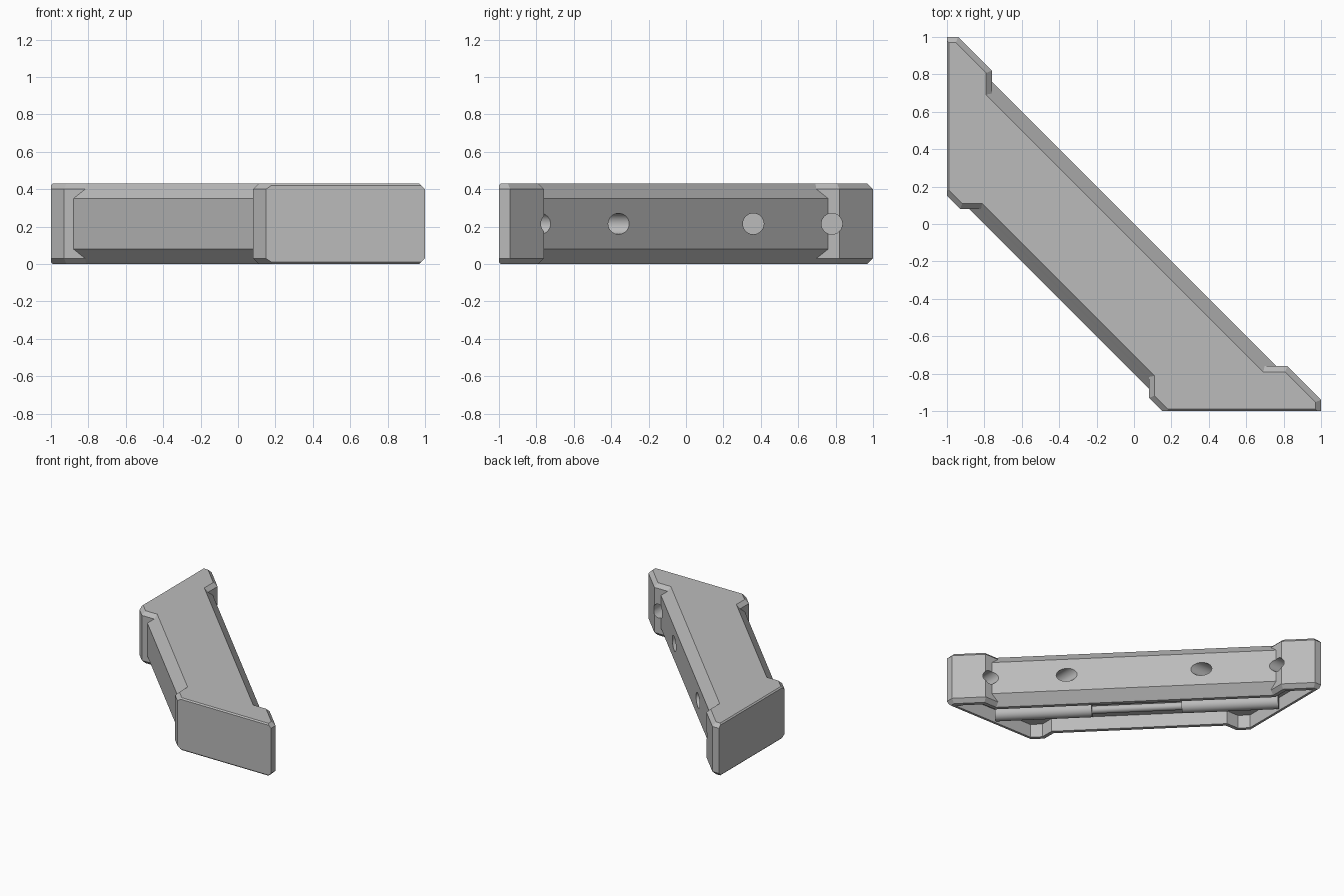
import bpy, bmesh, math
from mathutils import Vector

cube = bpy.data.objects.get("Cube")
if cube:
    bpy.data.objects.remove(cube)

grey = bpy.data.materials.new("plain_grey")
grey.use_nodes = True
grey.diffuse_color = (0.5, 0.5, 0.5, 1)
grey.node_tree.nodes["Principled BSDF"].inputs["Base Color"].default_value = (0.5, 0.5, 0.5, 1)

MID_Z = 0.215
ROOT2 = math.sqrt(2)


def outline(tab, body, face):
    """Brace outline, with insets for the end tabs, diagonal body and mounting faces."""
    outer, inner = -ROOT2 * body, -0.8 + ROOT2 * body
    k = ROOT2 - 1
    half = [
        (outer + 0.76 + tab, -0.76 - tab),
        (0.82 - k * tab, -0.76 - tab),
        (1 - tab, -0.94 - k * tab),
        (1 - tab, face - 1),
        (0.15 + ROOT2 * tab - face, face - 1),
        (0.08 + tab, -0.93 + k * tab),
        (0.08 + tab, inner - 0.08 - tab),
    ]
    return half + [(y, x) for x, y in reversed(half)]


def finish(name, bm):
    bmesh.ops.recalc_face_normals(bm, faces=bm.faces)
    mesh = bpy.data.meshes.new(name)
    bm.to_mesh(mesh)
    bm.free()
    mesh.materials.append(grey)
    obj = bpy.data.objects.new(name, mesh)
    bpy.context.collection.objects.link(obj)
    return obj


def loft(name, levels):
    """Stack outlines (z, tab, body, face) into a closed solid."""
    bm = bmesh.new()
    rings = [[bm.verts.new((x, y, z)) for x, y in outline(t, b, f)] for z, t, b, f in levels]
    n = len(rings[0])
    for low, high in zip(rings, rings[1:]):
        for i in range(n):
            j = (i + 1) % n
            bm.faces.new((low[i], low[j], high[j], high[i]))
    bm.faces.new(rings[0][::-1])
    bm.faces.new(rings[-1])
    return finish(name, bm)


def rod(name, start, end, radius):
    """Cylinder between two points."""
    a, b = Vector(start), Vector(end)
    bm = bmesh.new()
    bmesh.ops.create_cone(bm, cap_ends=True, segments=32, radius1=radius,
                          radius2=radius, depth=(b - a).length)
    turn = (b - a).to_track_quat("Z", "Y")
    for v in bm.verts:
        v.co = turn @ v.co + (a + b) / 2
    return finish(name, bm)


def cut(target, cutter):
    cutter.hide_render = True
    mod = target.modifiers.new("cut", "BOOLEAN")
    mod.operation = "DIFFERENCE"
    mod.solver = "EXACT"
    mod.object = cutter
    bpy.context.view_layer.objects.active = target
    bpy.ops.object.modifier_apply(modifier=mod.name)
    bpy.data.objects.remove(cutter)


def smooth(obj):
    bpy.ops.object.select_all(action="DESELECT")
    obj.select_set(True)
    bpy.context.view_layer.objects.active = obj
    bpy.ops.object.shade_smooth_by_angle(angle=math.radians(25))


# Chamfered diagonal brace with a mounting tab at each end
lower = [(0, 0.03, 0.07, 0.01), (0.01, 0.02, 0.061, 0), (0.03, 0, 0.044, 0), (0.08, 0, 0, 0)]
upper = [(0.43 - z, t, b, f) for z, t, b, f in reversed(lower)]
brace = loft("brace", lower + upper)

# Shallow hollow in the underside
cut(brace, loft("hollow_cutter", [(-0.1, 0.06, 0.1, 0.03), (0.11, 0.06, 0.1, 0.03)]))

# Screw holes with wide counterbores, two per mounting face
for pos in (0.36, 0.78):
    for start, end, radius in ((-1.2, 0.3, 0.032), (-0.88, 0.3, 0.056)):
        for swap in (False, True):
            ends = [(pos, s, MID_Z) for s in (start, end)]
            if swap:
                ends = [(y, x, z) for x, y, z in ends]
            cut(brace, rod("hole_cutter", *ends, radius))
smooth(brace)


# Underside rod: two thick sleeves and a thin middle
def along(d):
    return (-0.195 + d / ROOT2, -0.195 - d / ROOT2, 0.06)


for name, start, end, radius in (("right_sleeve", -1.07, -0.34, 0.055),
                                 ("left_sleeve", 0.34, 1.07, 0.055),
                                 ("middle_rod", -0.36, 0.36, 0.03)):
    smooth(rod(name, along(start), along(end), radius))
